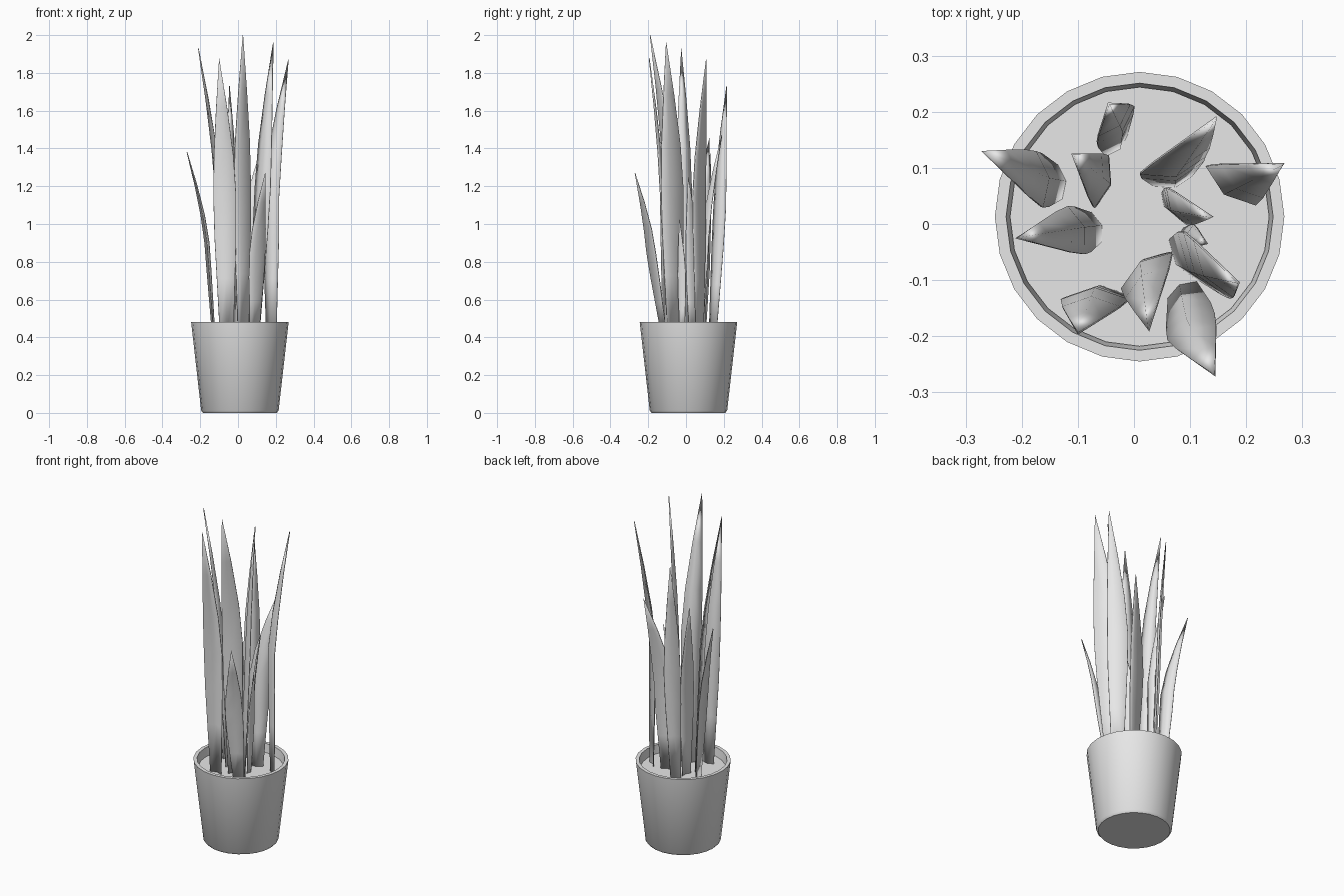
import bpy
import bmesh
import math
from mathutils import Vector

cube = bpy.data.objects.get("Cube")
if cube:
    bpy.data.objects.remove(cube, do_unlink=True)

grey = bpy.data.materials.new("light_grey")
grey.use_nodes = True
grey.diffuse_color = (0.8, 0.8, 0.8, 1)
grey.node_tree.nodes["Principled BSDF"].inputs["Base Color"].default_value = (0.8, 0.8, 0.8, 1)

POT_CENTRE = Vector((0.01, 0.013, 0))
SOIL_Z = 0.43
SIDES = 24


def finish(bm, name, angle):
    bmesh.ops.recalc_face_normals(bm, faces=bm.faces)
    mesh = bpy.data.meshes.new(name)
    bm.to_mesh(mesh)
    bm.free()
    mesh.materials.append(grey)
    obj = bpy.data.objects.new(name, mesh)
    bpy.context.collection.objects.link(obj)
    bpy.ops.object.select_all(action='DESELECT')
    obj.select_set(True)
    bpy.context.view_layer.objects.active = obj
    bpy.ops.object.shade_smooth_by_angle(angle=math.radians(angle))
    return obj


def lathe(name, profile):
    """Turn a (radius, z) profile round the pot axis and cap both ends."""
    bm = bmesh.new()
    rings = []
    for r, z in profile:
        rings.append([bm.verts.new(POT_CENTRE + Vector((
            r * math.cos(math.tau * i / SIDES), r * math.sin(math.tau * i / SIDES), z)))
            for i in range(SIDES)])
    for low, high in zip(rings, rings[1:]):
        for i in range(SIDES):
            j = (i + 1) % SIDES
            bm.faces.new((low[i], low[j], high[j], high[i]))
    bm.faces.new(rings[0])
    bm.faces.new(rings[-1])
    return finish(bm, name, 35)


# Tapered pot with a rim, and the soil disc inside it
lathe("pot", [(0.195, 0), (0.205, 0.012), (0.258, 0.48), (0.238, 0.48), (0.23, 0.41)])
lathe("soil", [(0.231, SOIL_Z - 0.01), (0.231, SOIL_Z)])

# Height fraction and relative half width of each row of a blade
ROWS = [(0, 0.6), (0.2, 0.8), (0.35, 0.95), (0.5, 1), (0.65, 0.85), (0.82, 0.48)]


def leaf(name, base, mid, tip, height, angle, half):
    """Creased blade that stands nearly straight, then bends out to a point."""
    base, mid, tip = Vector(base), Vector(mid), Vector(tip)
    a = math.radians(angle)
    across = Vector((math.cos(a), math.sin(a)))
    inward = Vector((-across.y, across.x))
    if inward.dot(tip - mid) > 0:
        inward = -inward
    bm = bmesh.new()
    rows = []
    for t, w in ROWS:
        if t < 0.5:
            c = base.lerp(mid, t * 2)
        else:
            c = mid.lerp(tip, (t * 2 - 1) ** 1.3)
        z = SOIL_Z - 0.01 + t * (height - SOIL_Z + 0.01)
        row = []
        for side in (-1, 0, 1):
            p = c + across * side * w * half
            p += inward * half * w * (0.25 if side == 0 else -0.1)
            row.append(bm.verts.new((p.x, p.y, z)))
        rows.append(row)
    point = bm.verts.new((tip.x, tip.y, height))
    for low, high in zip(rows, rows[1:]):
        for i in range(2):
            bm.faces.new((low[i], low[i + 1], high[i + 1], high[i]))
    for i in range(2):
        bm.faces.new((rows[-1][i], rows[-1][i + 1], point))
    obj = finish(bm, name, 40)
    solid = obj.modifiers.new("thickness", 'SOLIDIFY')
    solid.thickness = 0.004
    solid.offset = 0


# Leaves: root, middle and tip positions, tip height, blade direction, half width
leaf("left_back_leaf", (-.13, .075), (-.165, .08), (-.27, .13), 1.38, 97, .05)
leaf("left_leaf", (-.065, -.005), (-.10, -.01), (-.21, -.025), 1.93, 110, .045)
leaf("back_leaf", (-.03, .14), (-.03, .175), (-.045, .215), 1.73, 45, .046)
leaf("inner_back_leaf", (-.05, .07), (-.055, .075), (-.11, .125), 1.46, 75, .048)
leaf("right_back_leaf", (.07, .075), (.07, .10), (.147, .19), 1.47, 15, .06)
leaf("right_leaf", (.175, .07), (.17, .065), (.267, .107), 1.87, -38, .056)
leaf("inner_right_leaf", (.06, .035), (.075, .03), (.14, .012), 1.25, -60, .038)
leaf("short_leaf", (.085, -.02), (.10, -.022), (.13, -.035), 1.03, 75, .022)
leaf("right_front_leaf", (.085, -.065), (.125, -.077), (.187, -.105), 1.96, -55, .072)
leaf("front_leaf", (.085, -.115), (.10, -.18), (.144, -.27), 1.27, 30, .048)
leaf("inner_front_leaf", (.025, -.07), (.02, -.08), (.026, -.19), 2.0, 35, .055)
leaf("left_front_leaf", (-.06, -.12), (-.07, -.13), (-.10, -.195), 1.88, 0, .06)
